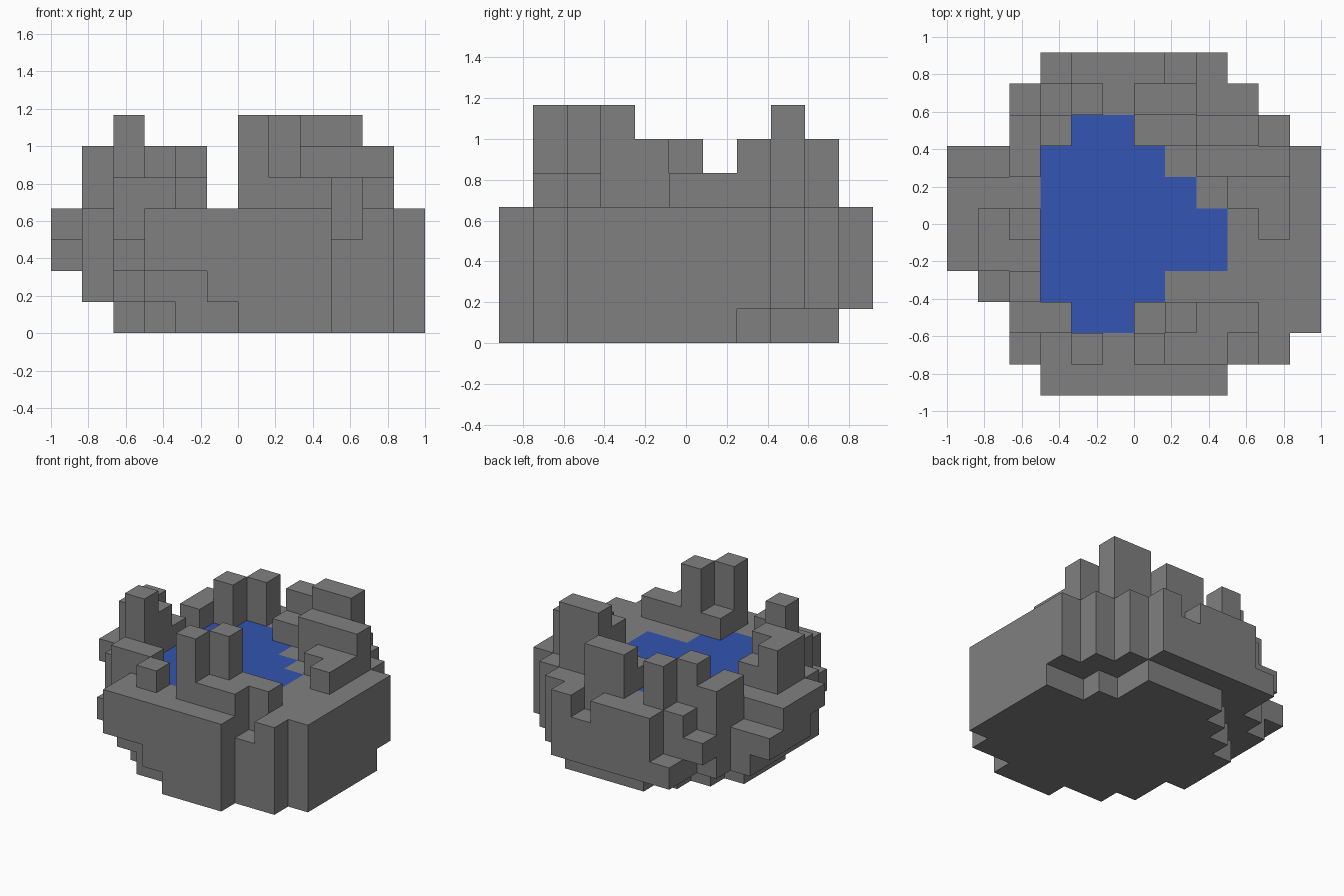
import bpy
import bmesh
from mathutils import Vector

if "Cube" in bpy.data.objects:
    bpy.data.objects.remove(bpy.data.objects["Cube"], do_unlink=True)

UNIT = 1 / 6
ORIGIN = Vector((-6, -5.5, 0))
SIDES = [Vector(d) for d in ((1, 0, 0), (-1, 0, 0), (0, 1, 0),
                             (0, -1, 0), (0, 0, 1), (0, 0, -1))]


def material(name, color):
    mat = bpy.data.materials.new(name)
    mat.use_nodes = True
    mat.diffuse_color = color
    mat.node_tree.nodes["Principled BSDF"].inputs["Base Color"].default_value = color
    return mat


def layer(level, spans, first_row=0):
    """One flat course of unit blocks, each row given by its first and last block."""
    return {(x, row, level)
            for row, (start, end) in enumerate(spans, first_row)
            for x in range(start, end + 1)}


def block(columns, rows, levels):
    """A box of unit blocks from inclusive column and row ranges and a level range."""
    return {(x, y, z)
            for x in range(columns[0], columns[-1] + 1)
            for y in range(rows[0], rows[-1] + 1)
            for z in range(*levels)}


def build(name, cells, solid, mat):
    """Skin the given blocks, leaving out faces hidden by any other solid block."""
    bm = bmesh.new()
    for cell in sorted(cells):
        centre = Vector(cell) + Vector((0.5, 0.5, 0.5))
        for normal in SIDES:
            neighbour = tuple(int(c) for c in Vector(cell) + normal)
            if neighbour in solid:
                continue
            u = Vector((normal.y, normal.z, normal.x)) / 2
            v = normal.cross(u)
            middle = centre + normal / 2
            corners = (middle - u - v, middle + u - v, middle + u + v, middle - u + v)
            bm.faces.new([bm.verts.new((p + ORIGIN) * UNIT) for p in corners])
    bmesh.ops.remove_doubles(bm, verts=bm.verts[:], dist=UNIT / 100)
    mesh = bpy.data.meshes.new(name)
    bm.to_mesh(mesh)
    bm.free()
    mesh.materials.append(mat)
    obj = bpy.data.objects.new(name, mesh)
    bpy.context.collection.objects.link(obj)


stone = material("grey stone", (0.216, 0.216, 0.216, 1))
blue = material("blue water", (0.033, 0.091, 0.445, 1))

# Stone bowl: four courses widening upward
full = (0, 11)
wide = (1, 11)
base = layer(0, [(6, 8), (4, 10), (3, 11), (3, 11), (2, 11), (2, 11), (2, 11),
                 (3, 9), (4, 8), (5, 8)])
base |= layer(1, [(5, 8), (3, 10), (2, 11), wide, wide, wide, wide, wide,
                  (2, 10), (3, 9), (3, 8)])
base |= layer(2, [(3, 8), (2, 10), (2, 11), wide, wide, full, full, full,
                  (2, 10), (2, 9), (4, 8)])
base |= layer(3, [(3, 8), (3, 10), (2, 11), wide, full, full, full, (2, 11),
                  (2, 10), (3, 9), (4, 8)])
# Notches in the rim at the front right corner and the back
base -= {(9, 1, 3), (7, 10, 3)}

# Pond set flush in the rim
pond = layer(3, [(4, 5), (3, 6), (3, 8), (3, 8), (3, 7), (3, 6), (4, 5)], first_row=2)
base -= pond

low, mid, tall = (4, 5), (4, 6), (4, 7)
walls = {
    "front_wall": block([6, 8], [1], low) | block([6, 9], [2], low)
    | block([6], [1], tall) | block([7], [2], tall),
    "front_stone": block([4], [1], low),
    "left_wall": block([2, 3], [2], low) | block([2], [3], tall)
    | block([1, 2], [4], mid) | block([1], [5], mid) | block([2], [5], low),
    "left_back_wall": block([2], [7, 8], low) | block([3], [8], mid)
    | block([4], [9], mid),
    "back_wall": block([6, 7], [8], low) | block([6, 7], [9], mid)
    | block([8, 9], [8], tall) | block([8, 10], [7], mid),
    "right_wall": block([9, 10], [6], low) | block([10], [5], low),
}

solid = base.union(pond, *walls.values())
build("stone_bowl", base, solid, stone)
build("pond_water", pond, solid, blue)
for wall_name, wall_cells in walls.items():
    build(wall_name, wall_cells, solid, stone)
